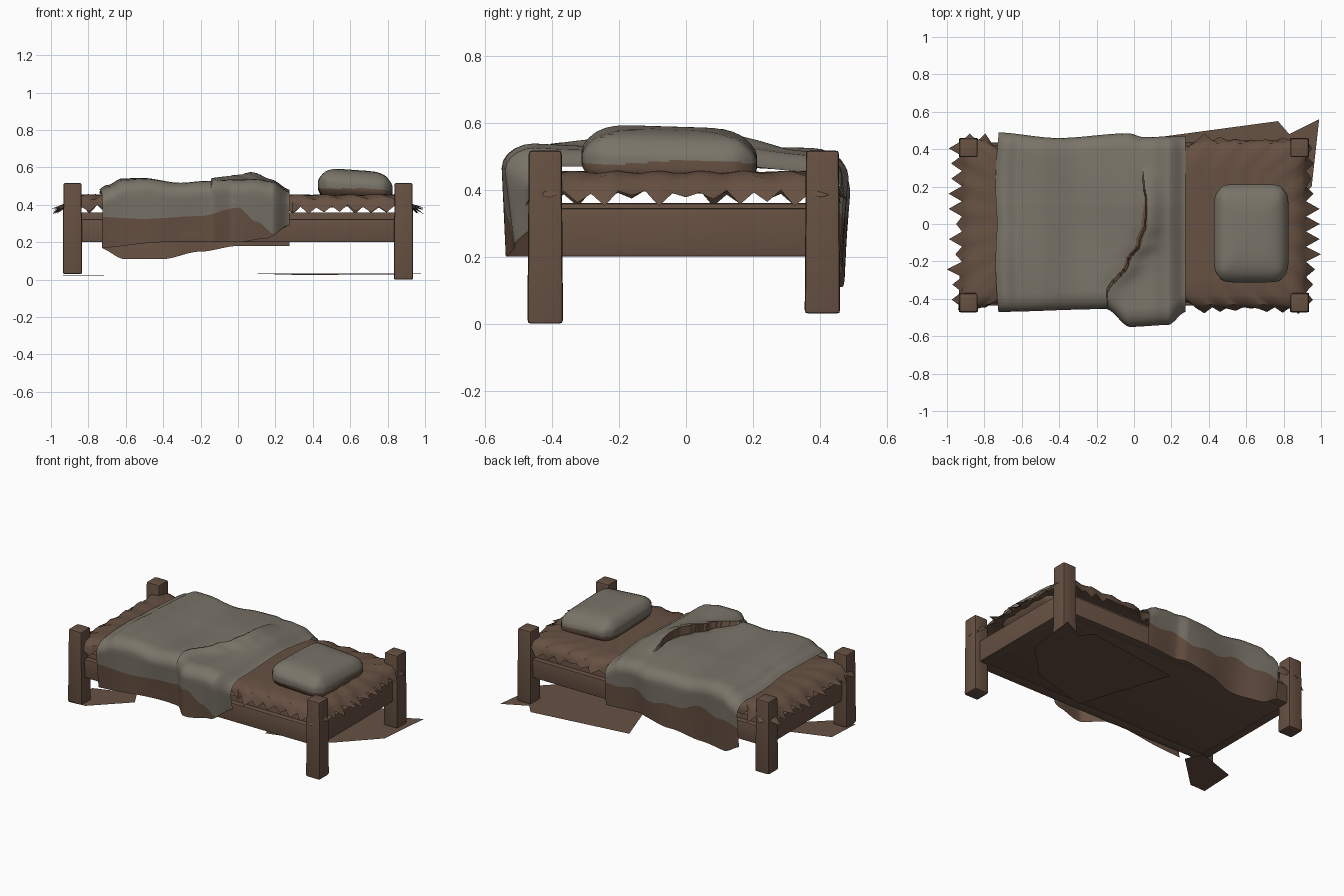
import bpy, bmesh, math, random
from mathutils import Vector

if "Cube" in bpy.data.objects:
    bpy.data.objects.remove(bpy.data.objects["Cube"])
random.seed(4)


def material(name, rgb):
    m = bpy.data.materials.new(name)
    m.diffuse_color = (*rgb, 1)
    m.use_nodes = True
    m.node_tree.nodes["Principled BSDF"].inputs["Base Color"].default_value = m.diffuse_color
    return m


BROWN = material("worn brown", (0.135, 0.082, 0.055))
GREY = material("blanket grey", (0.195, 0.175, 0.14))


def finish(name, bm, smooth=True, mats=(BROWN,)):
    me = bpy.data.meshes.new(name)
    bmesh.ops.recalc_face_normals(bm, faces=bm.faces)
    bm.to_mesh(me)
    bm.free()
    ob = bpy.data.objects.new(name, me)
    bpy.context.collection.objects.link(ob)
    for m in mats:
        me.materials.append(m)
    if smooth:
        bpy.ops.object.select_all(action='DESELECT')
        ob.select_set(True)
        bpy.context.view_layer.objects.active = ob
        bpy.ops.object.shade_smooth_by_angle(angle=math.radians(40))
    return ob


def box(name, lo, hi, bevel=0.012, taper=1.0):
    bm = bmesh.new()
    bmesh.ops.create_cube(bm, size=1)
    lo, hi = Vector(lo), Vector(hi)
    mid, size = (lo + hi) / 2, hi - lo
    for v in bm.verts:
        k = taper if v.co.z > 0 else 1
        v.co = mid + Vector((v.co.x * size.x * k, v.co.y * size.y * k, v.co.z * size.z))
    bmesh.ops.bevel(bm, geom=bm.edges[:], offset=bevel, segments=2, affect='EDGES', profile=0.6)
    return finish(name, bm)


def interp(knots, x):
    if x <= knots[0][0]:
        return knots[0][1]
    for (x0, a), (x1, b) in zip(knots, knots[1:]):
        if x <= x1:
            t = (x - x0) / (x1 - x0)
            return a + (b - a) * t * t * (3 - 2 * t)
    return knots[-1][1]


def grid(bm, rows):
    vs = [[bm.verts.new(p) for p in r] for r in rows]
    return [bm.faces.new((a[j], a[j + 1], b[j + 1], b[j]))
            for a, b in zip(vs, vs[1:]) for j in range(len(a) - 1)]


# posts
for x, xn in ((-0.885, "foot"), (0.885, "head")):
    for y, yn in ((-0.42, "front"), (0.407, "back")):
        z0 = 0.0 if (x > 0 and y < 0) else 0.03
        box(f"{xn}_{yn}_post", (x - 0.052, y - 0.053, z0), (x + 0.052, y + 0.053, 0.517), 0.012, 0.93)

# bed frame
for s, n in ((-1, "front"), (1, "back")):
    box(f"{n}_side_rail", (-0.87, s * 0.4 - 0.035, 0.2), (0.87, s * 0.4 + 0.035, 0.325), 0.01)
for s, n in ((-1, "foot"), (1, "head")):
    box(f"{n}_end_rail", (s * 0.87 - 0.03, -0.4, 0.2), (s * 0.87 + 0.03, 0.4, 0.345), 0.012)
box("bed_base", (-0.86, -0.4, 0.205), (0.86, 0.4, 0.36), 0.01)

# mattress cover with a torn, jagged edge
bm = bmesh.new()
NX, NY = 44, 22
edge = ([(-1 + 2 * i / NX, -1) for i in range(NX)] + [(1, -1 + 2 * i / NY) for i in range(NY)]
        + [(1 - 2 * i / NX, 1) for i in range(NX)] + [(-1, 1 - 2 * i / NY) for i in range(NY)])
rings = [[], [], [], [], []]
for i, (u, v) in enumerate(edge):
    end = abs(u) == 1
    tip = i % 2
    j = random.random()
    out = tip * (0.025 + 0.05 * j) if end else tip * 0.04 * j
    zl = 0.35 + 0.035 * random.random() if tip else 0.385 + 0.015 * j
    if i in (NX + 7, 2 * NX + NY + 17):
        out = 0.08
    covered = not end and -0.82 < u < 0.34         # stays flat under the blanket
    side = 0.42 if covered else 0.445
    if covered:
        out = 0
    wob = 0.008 * math.sin(i * 1.7)
    du, dv = (u, 0) if end else (0, v)
    rings[0].append((u * 0.72, v * 0.28, 0.452))
    rings[1].append((u * 0.84, v * 0.38, 0.452 + wob * 0.6))
    rings[2].append((u * 0.895, v * (side - 0.015), 0.435 + wob))
    rings[3].append((u * 0.915 + du * wob, v * side + dv * wob, 0.41))
    rings[4].append((u * 0.92 + du * out, v * side + dv * out, zl))
grid(bm, [r + [r[0]] for r in rings])
bmesh.ops.remove_doubles(bm, verts=bm.verts, dist=0.0001)
bmesh.ops.holes_fill(bm, edges=[e for e in bm.edges if e.is_boundary
                                and all(abs(v.co.x) < 0.73 for v in e.verts)
                                and all(abs(v.co.y) < 0.29 for v in e.verts)], sides=0)
finish("mattress_cover", bm)

# blanket: draped cross-sections along the bed
TOP = [(-.74, .47), (-.68, .50), (-.6, .535), (-.5, .538), (-.3, .512), (-.15, .525), (0, .53), (.1, .535), (.18, .525), (.28, .475)]
HEM_F = [(-.74, .17), (-.4, .20), (0, .20), (.15, .22), (.28, .29)]
HEM_B = [(-.74, .17), (-.6, .11), (-.4, .11), (-.2, .15), (0, .18), (.28, .18)]
Y_F = [(-.74, -.47), (-.15, -.455), (-.02, -.55), (.18, -.54), (.28, -.47)]
Y_B = [(-.74, .49), (-.4, .46), (-.03, .485), (.05, .465), (.28, .47)]
CUT_F = [(-.74, .335), (-.5, .325), (-.2, .34), (0, .385), (.1, .31), (.2, .24), (.28, .26)]
CREASE = [(-.42, -.17), (-.37, -.14), (-.2, -.03), (-.1, .03), (0, .06), (.1, .065), (.25, .05), (.32, .04)]
LOW = 4                                            # brown rows on each hanging side


def blanket_top(x, y):
    h = interp(TOP, x) - 0.02 * max(0, min(1, (y - 0.1) / 0.3))
    h += 0.006 * math.sin(9 * y + 5 * x)
    d = x - interp(CREASE, y)
    along = max(0, 1 - ((y + 0.06) / 0.36) ** 2)      # raised fold with a sharp left lip
    if d > 0:
        h += 0.04 * along * math.exp(-(d / 0.08) ** 2)
    else:
        h -= 0.012 * along * math.exp(-(d / 0.05) ** 2)
    return h


def section(x):
    yf, yb = interp(Y_F, x), interp(Y_B, x)

    def side(y_out, hem, cut, s):
        yt = y_out - s * 0.09
        top = blanket_top(x, yt) - 0.07
        cut = max(cut, hem + 0.005)
        zs = [hem + (cut - hem) * i / LOW for i in range(LOW)] + [cut + (top - cut) * i / 5 for i in range(5)]
        r = []
        for z in zs:
            k = 1 - (z - hem) / (top - hem)
            r.append((y_out - s * k * (0.02 + 0.008 * math.sin(14 * x + s)), z))
        for i in range(5):
            a = i / 5 * math.pi / 2
            r.append((yt + s * 0.09 * math.cos(a), top + 0.07 * math.sin(a)))
        return r
    cut_b = 0.32 + 0.02 * math.sin(11 * x) + 0.012 * math.sin(27 * x)
    front = side(yf, interp(HEM_F, x), interp(CUT_F, x), -1)
    back = side(yb, interp(HEM_B, x), cut_b, 1)
    y0, y1 = yf + 0.09, yb - 0.09
    mid = [(y, blanket_top(x, y)) for y in (y0 + (y1 - y0) * i / 70 for i in range(71))]
    return [(x - 0.02 * math.sin(5 * y + 2.6 if y < 0 else 2.6 - 5 * y) * max(0, min(1, -x / 0.6)), y, z)
            for y, z in front + mid + back[::-1]]


bm = bmesh.new()
rows = [section(-0.72 + i * 0.995 / 200) for i in range(201)]
n = len(rows[0]) - 1
for i, f in enumerate(grid(bm, rows)):
    c = f.calc_center_median()
    d = c.x - interp(CREASE, c.y)
    w = 0.02 * max(0, 1 - ((c.y + 0.1) / 0.31) ** 2)
    f.material_index = 1 if LOW <= i % n < n - LOW and not -w < d < 0.7 * w else 0
finish("blanket", bm, mats=(BROWN, GREY))

# pillow: squashed rounded block, brown below and grey above
bm = bmesh.new()
bmesh.ops.create_cube(bm, size=2)
bmesh.ops.subdivide_edges(bm, edges=bm.edges[:], cuts=15, use_grid_fill=True)
for v in bm.verts:
    p = v.co.copy()
    k = max(1, (abs(p.x) ** 7 + abs(p.y) ** 7 + abs(p.z) ** 3.5) ** (1 / 5))
    p /= k
    plump = 1 - 0.45 * max(abs(p.x), abs(p.y)) ** 4
    v.co = (0.627 + 0.2 * p.x, -0.05 + 0.262 * p.y,
            0.49 + 0.094 * p.z * plump - 0.014 * p.x - 0.008 * p.y)
for f in bm.faces:
    c = f.calc_center_median()
    f.material_index = 1 if c.z > 0.482 + 0.006 * math.sin(13 * c.y + 9 * c.x) else 0
finish("pillow", bm, mats=(BROWN, GREY))

# flat torn scraps lying between the post feet
SCRAPS = {
    "head_floor_scrap": [(0.1, 0.46), (0.77, 0.55), (0.83, 0.48), (0.99, 0.56), (0.95, 0.2), (0.72, -0.03), (0.31, -0.15)],
    "foot_floor_scrap": [(-0.94, -0.46), (-0.82, -0.45), (-0.6, -0.24), (-0.66, -0.13), (-0.93, -0.22)],
}
for name, pts in SCRAPS.items():
    bm = bmesh.new()
    bm.faces.new([bm.verts.new((x, y, 0.03 + 0.01 * (y - 0.3))) for x, y in pts])
    finish(name, bm, smooth=False)
